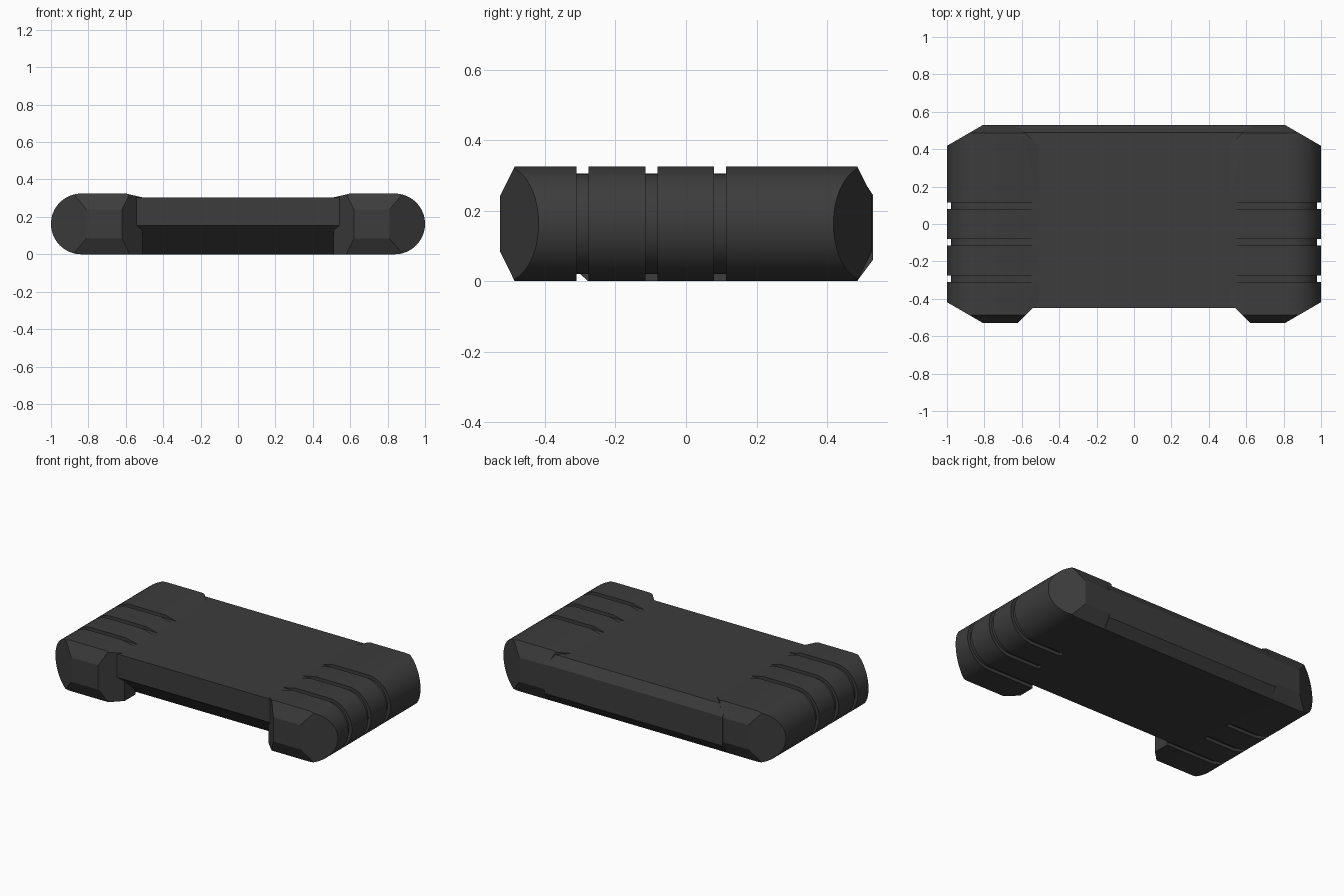
import bpy, bmesh, math
from mathutils import Vector

if "Cube" in bpy.data.objects:
    bpy.data.objects.remove(bpy.data.objects["Cube"])

grey = bpy.data.materials.new("charcoal_grey")
grey.diffuse_color = (0.045, 0.045, 0.045, 1)
grey.use_nodes = True
grey.node_tree.nodes["Principled BSDF"].inputs["Base Color"].default_value = grey.diffuse_color


def make_object(name, bm):
    bmesh.ops.recalc_face_normals(bm, faces=bm.faces)
    mesh = bpy.data.meshes.new(name)
    bm.to_mesh(mesh)
    bm.free()
    mesh.materials.append(grey)
    ob = bpy.data.objects.new(name, mesh)
    bpy.context.collection.objects.link(ob)
    return ob


def add_prism(bm, points, direction):
    """Extrude a closed 3D outline along a direction."""
    face = bm.faces.new([bm.verts.new(p) for p in points])
    ext = bmesh.ops.extrude_face_region(bm, geom=[face], use_keep_orig=True)
    verts = [g for g in ext["geom"] if isinstance(g, bmesh.types.BMVert)]
    bmesh.ops.translate(bm, verts=verts, vec=direction)


def slice_off(bm, point, normal):
    """Cut away everything beyond a plane and cap the hole."""
    geom = bm.verts[:] + bm.edges[:] + bm.faces[:]
    cut = bmesh.ops.bisect_plane(bm, geom=geom, plane_co=Vector(point),
                                 plane_no=Vector(normal).normalized(),
                                 clear_outer=True)["geom_cut"]
    edges = [g for g in cut if isinstance(g, bmesh.types.BMEdge)]
    bmesh.ops.holes_fill(bm, edges=edges, sides=0)


R, CX, END = 0.1625, 0.8375, 0.528


def arc(radius, n=32):
    """Half circle from bottom to top around the outer edge."""
    return [(CX + radius * math.cos(a), R + radius * math.sin(a))
            for a in (-math.pi / 2 + math.pi * i / n for i in range(n + 1))]


# Side grip: rounded profile with all its ends chamfered
bm = bmesh.new()
profile = [(0.51, 0)] + arc(R) + [(0.60, 2 * R), (0.51, 0.304)]
add_prism(bm, [(x, -END, z) for x, z in profile], (0, 2 * END, 0))
for s in (-1, 1):
    slice_off(bm, (0.81, s * END, 0), (0.11, s * 0.19, 0))       # outer corner
    slice_off(bm, (0.62, s * END, 0), (-1, s, 0))                # inner corner
    slice_off(bm, (0, s * END, 0.24), (0, s * 0.085, 0.042))     # top edge
    slice_off(bm, (0, s * END, 0.085), (0, s * 0.085, -0.042))   # bottom edge
grip = make_object("side_grips", bm)

# Three grooves wrapping round the grip
bm = bmesh.new()
ring = ([(0.45, -0.05)] + arc(R + 0.05) + [(0.45, 2 * R + 0.05), (0.45, 0.3045)]
        + arc(R - 0.0205)[::-1] + [(0.45, 0.0205)])
for y in (-0.31, -0.115, 0.08):
    add_prism(bm, [(x, y, z) for x, z in ring], (0, 0.034, 0))
cutter = make_object("groove_cutter", bm)
cutter.hide_render = True

bpy.context.view_layer.objects.active = grip
grip.select_set(True)
mod = grip.modifiers.new("grooves", "BOOLEAN")
mod.operation, mod.solver, mod.object = "DIFFERENCE", "EXACT", cutter
bpy.ops.object.modifier_apply(modifier=mod.name)
bpy.data.objects.remove(cutter)
bpy.ops.object.shade_smooth_by_angle(angle=math.radians(25))
grip.modifiers.new("mirror", "MIRROR")

# Centre panel with bevelled back and undercut front lip
side = [(-0.45, 0.155), (-0.45, 0.305), (0.49, 0.305), (0.53, 0.245),
        (0.53, 0.06), (0.485, 0), (-0.278, 0)]
bm = bmesh.new()
add_prism(bm, [(-0.63, y, z) for y, z in side], (1.26, 0, 0))
make_object("centre_panel", bm)
